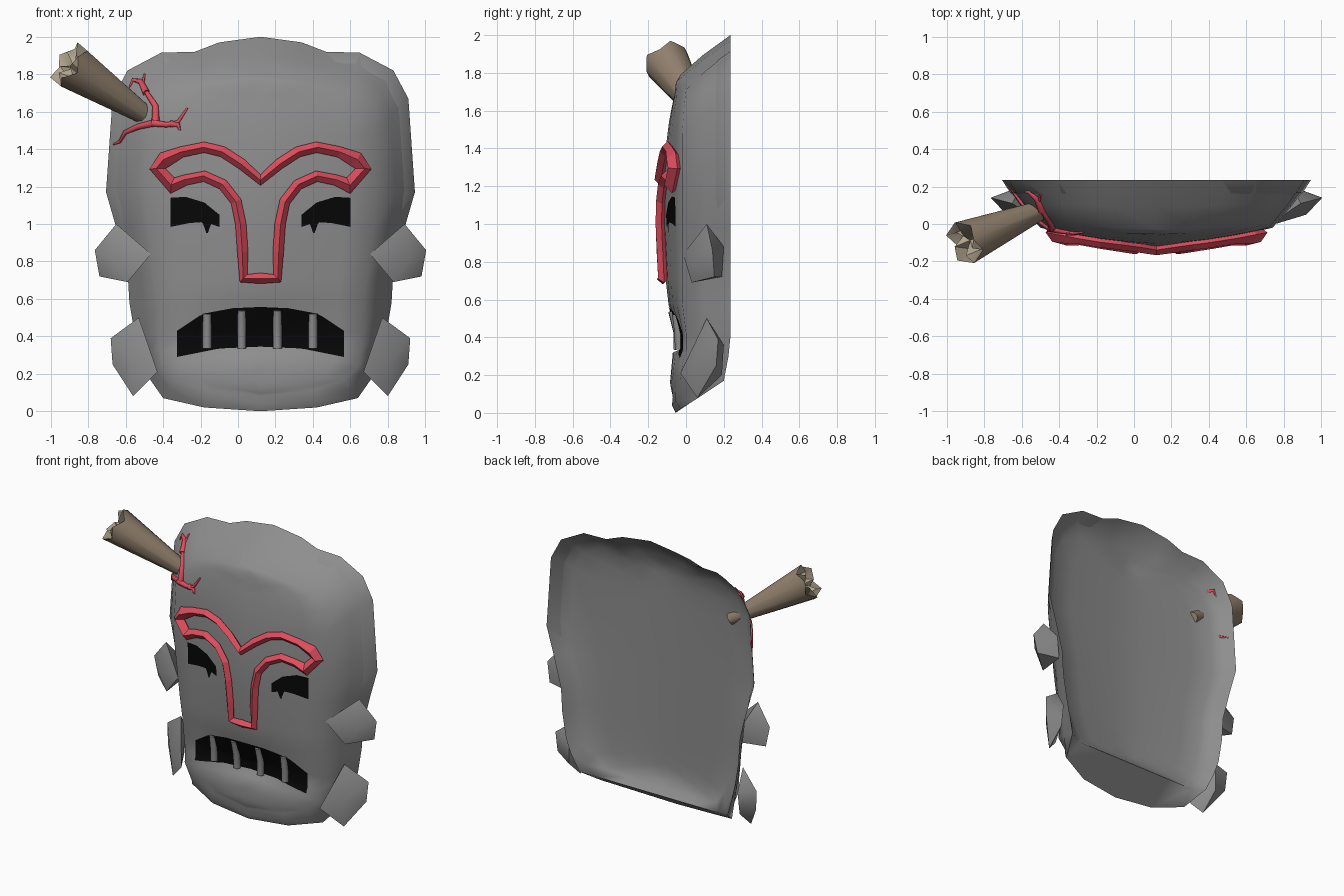
import bpy, bmesh, math, random
from mathutils import Vector
from mathutils.bvhtree import BVHTree

if "Cube" in bpy.data.objects:
    bpy.data.objects.remove(bpy.data.objects["Cube"])

random.seed(4)
CX = 0.12  # symmetry line of the face


def material(name, rgb):
    m = bpy.data.materials.new(name)
    m.diffuse_color = (*rgb, 1)
    m.use_nodes = True
    m.node_tree.nodes["Principled BSDF"].inputs["Base Color"].default_value = m.diffuse_color
    return m


STONE = material("stone_grey", (0.27, 0.27, 0.27))
RED = material("red_paint", (0.74, 0.075, 0.11))
WOOD = material("wood", (0.29, 0.22, 0.155))
PALE = material("pale_wood", (0.47, 0.40, 0.29))
BLACK = material("black", (0.002, 0.002, 0.002))


def finish(bm, name, mats=(STONE,), smooth=None):
    me = bpy.data.meshes.new(name)
    bm.to_mesh(me)
    ob = bpy.data.objects.new(name, me)
    bpy.context.collection.objects.link(ob)
    for m in mats:
        me.materials.append(m)
    if smooth:
        bpy.ops.object.select_all(action='DESELECT')
        ob.select_set(True)
        bpy.context.view_layer.objects.active = ob
        bpy.ops.object.shade_smooth_by_angle(angle=math.radians(smooth))
    return ob


def bridge(bm, a, b, mat=0):
    n = len(a)
    for i in range(n):
        f = bm.faces.new((a[i], a[(i + 1) % n], b[(i + 1) % n], b[i]))
        f.material_index = mat


# Mask shell: each row runs rim -> crease -> centre line, from crown to chin
rows = [
    ((0, .235, 2.0), (0, -.03, 1.79), (-.04, 1.76)),
    ((.22, .235, 1.97), (.20, -.025, 1.775), (-.05, 1.73)),
    ((.35, .235, 1.92), (.34, -.01, 1.75), (-.06, 1.68)),
    ((.53, .235, 1.915), (.48, 0, 1.71), (-.075, 1.62)),
    ((.71, .235, 1.82), (.56, -.01, 1.62), (-.09, 1.54)),
    ((.79, .235, 1.67), (.60, -.02, 1.48), (-.105, 1.42)),
    ((.825, .235, 1.17), (.62, -.02, 1.17), (-.125, 1.17)),
    ((.77, .235, .98), (.60, -.02, .98), (-.125, .98)),
    ((.71, .235, .75), (.57, -.02, .72), (-.107, .70)),
    ((.70, .235, .58), (.55, -.02, .58), (-.092, .57)),
    ((.67, .235, .40), (.55, 0, .42), (-.02, .40)),
    ((.64, .225, .30), (.54, 0, .33), (-.02, .34)),
    ((.59, .20, .17), (.53, -.02, .25), (-.07, .32)),
    ((.52, .05, .07), (.45, -.03, .17), (-.078, .23)),
    ((.30, -.03, .02), (.28, -.055, .11), (-.08, .18)),
    ((0, -.055, 0), (0, -.07, .08), (-.078, .14)),
]


# The back is a shallow dish inside the same rim
def shell(bm, back):
    for s in (-1, 1):
        grid = []
        for rim, crease, (my, mz) in rows:
            r, c, m = Vector(rim), Vector(crease), Vector((0, my, mz))
            bulge = .015 if c.x > 0 else 0
            w = r.lerp(c, .5) + Vector((0, -.012, 0))
            if back:
                bulge *= .5
                w = Vector((r.x * .945, .165, max(1 + (r.z - 1) * .945, .15)))
                c = Vector((r.x * .86, .125, max(1 + (r.z - 1) * .86, .19)))
                m = Vector((0, .075, .26 + (mz - .14) * .92))
            line = [r, w, c]
            for t in (.25, .5, .75, 1):
                line.append(c.lerp(m, t) - Vector((0, bulge * math.sin(math.pi * t), 0)))
            grid.append([bm.verts.new((CX + s * p.x, p.y, p.z)) for p in line])
        for a, b in zip(grid, grid[1:]):
            for j in range(len(a) - 1):
                q = (a[j], a[j + 1], b[j + 1], b[j])
                bm.faces.new(q if s > 0 else q[::-1])
    bmesh.ops.remove_doubles(bm, verts=bm.verts, dist=.0005)


bm = bmesh.new()
shell(bm, False)
surface = BVHTree.FromBMesh(bm)
shell(bm, True)
bmesh.ops.recalc_face_normals(bm, faces=bm.faces)
finish(bm, "mask_shell", smooth=60)


def on_face(x, z, lift):
    hit = surface.ray_cast(Vector((x, -1, z)), Vector((0, 1, 0)))[0]
    return Vector((x, (hit.y if hit else .2) - lift, z))


def lookup(pts, x):
    for (x0, z0), (x1, z1) in zip(pts, pts[1:]):
        if x <= x1:
            return z0 + (z1 - z0) * (x - x0) / (x1 - x0)
    return pts[-1][1]


# Black panels draped over the shell between two edge lines
def patch(name, top, bottom, side=1, cols=30, steps=8):
    bm = bmesh.new()
    x0, x1 = top[0][0], top[-1][0]
    g = []
    for i in range(cols + 1):
        x = x0 + (x1 - x0) * i / cols
        zt, zb = lookup(top, x), lookup(bottom, x)
        g.append([bm.verts.new(on_face(CX + side * x, zb + (zt - zb) * k / steps, .005))
                  for k in range(steps + 1)])
    for a, b in zip(g, g[1:]):
        for k in range(steps):
            q = (a[k], b[k], b[k + 1], a[k + 1])
            bm.faces.new(q if side > 0 else q[::-1])
    finish(bm, name, [BLACK])


for s, n in ((-1, "left"), (1, "right")):
    patch(n + "_eye", [(.22, 1.05), (.30, 1.115), (.40, 1.145), (.48, 1.14)],
          [(.22, .985), (.265, 1.0), (.285, .94), (.31, 1.01), (.38, 1.005), (.48, .985)], s)
patch("mouth", [(-.445, .43), (-.31, .52), (-.15, .55), (0, .557), (.15, .55), (.31, .52), (.445, .43)],
      [(-.445, .29), (-.22, .335), (0, .345), (.22, .335), (.445, .29)])


def tube(name, paths, depth, mat, cyclic=False, res=1):
    cu = bpy.data.curves.new(name, 'CURVE')
    cu.dimensions = '3D'
    cu.bevel_depth = depth
    cu.bevel_resolution = res
    cu.use_fill_caps = True
    for path in paths:
        sp = cu.splines.new('POLY')
        sp.points.add(len(path) - 1)
        for p, (co, r) in zip(sp.points, path):
            p.co = (*co, 1)
            p.radius = r
        sp.use_cyclic_u = cyclic
        sp.use_smooth = res > 0
    cu.materials.append(mat)
    bpy.context.collection.objects.link(bpy.data.objects.new(name, cu))


# Teeth
for i, x in enumerate((-.285, -.1, .09, .28)):
    ends = [on_face(CX + x, .55 - abs(x) * .1, -.005), on_face(CX + x, .43, .008),
            on_face(CX + x, .335, .01)]
    tube("tooth_%d" % i, [[(p, 1) for p in ends]], .024, STONE, res=2)

# Red brow and nose outline
half = [(0, 1.235), (.10, 1.32), (.20, 1.385), (.30, 1.41), (.42, 1.385), (.51, 1.345),
        (.55, 1.295), (.47, 1.205), (.40, 1.235), (.30, 1.255), (.20, 1.21), (.13, 1.12),
        (.105, 1.0), (.095, .85), (.09, .71), (0, .71)]
loop = half + [(-x, z) for x, z in half[-2:0:-1]]
tube("brow_and_nose", [[(on_face(CX + x, z, .018), 1 + .5 * (abs(x) > .44)) for x, z in loop]],
     .029, RED, True, res=0)

# Cheek and jaw knobs
cheek = [(.585, -.015, .84), (.77, .11, 1.0), (.885, .14, .86), (.86, .15, .72),
         (.71, .03, .69), (.80, .05, .82), (.725, .2, .88), (.70, .19, .72)]
jaw = [(.55, -.03, .21), (.65, .11, .50), (.80, .17, .39), (.79, .16, .25),
       (.68, .06, .08), (.69, .04, .27), (.67, .20, .36), (.68, .19, .2)]
for pts, n in ((cheek, "cheek"), (jaw, "jaw")):
    for s, side in ((-1, "left"), (1, "right")):
        bm = bmesh.new()
        for x, y, z in pts:
            bm.verts.new((CX + s * x, y, z))
        bmesh.ops.convex_hull(bm, input=bm.verts)
        finish(bm, side + "_" + n + "_knob", smooth=50)

# Broken stake with a splintered end, its tip just piercing the back
base, end = Vector((-.425, .105, 1.535)), Vector((-.905, -.10, 1.855))
axis = (end - base).normalized()
u = axis.orthogonal().normalized()
v = axis.cross(u)
bm = bmesh.new()


def ring(c, r, jag=0, n=10):
    out = []
    for i in range(n):
        a = 2 * math.pi * i / n
        h = jag * ((-1) ** i + random.uniform(-.4, .4))
        out.append(bm.verts.new(c + axis * h + (u * math.cos(a) + v * math.sin(a)) * r))
    return out


low = ring(base, .04)
rim = ring(end, .125, .022)
inner = ring(end - axis * .02, .07, -.035)
bridge(bm, low, rim)
bridge(bm, rim, inner, 1)
core = bm.verts.new(end - axis * .04)
for i in range(10):
    bm.faces.new((inner[i], inner[(i + 1) % 10], core)).material_index = 1
bm.faces.new(low[::-1])
bmesh.ops.recalc_face_normals(bm, faces=bm.faces)
finish(bm, "stake", [WOOD, PALE], smooth=45)

# Red drips around the wound
drips = [
    [(-.46, 1.54), (-.38, 1.53), (-.32, 1.545), (-.27, 1.62)],
    [(-.36, 1.535), (-.32, 1.53), (-.31, 1.5)],
    [(-.44, 1.54), (-.53, 1.52), (-.60, 1.49), (-.63, 1.44), (-.665, 1.425)],
    [(-.44, 1.55), (-.44, 1.63), (-.48, 1.69), (-.51, 1.74), (-.50, 1.80)],
    [(-.49, 1.70), (-.52, 1.76), (-.56, 1.77), (-.58, 1.73)],
]
tube("wound_drips", [[(on_face(x, z, .004), 1.2 - .9 * i / (len(d) - 1))
                      for i, (x, z) in enumerate(d)] for d in drips], .018, RED)
